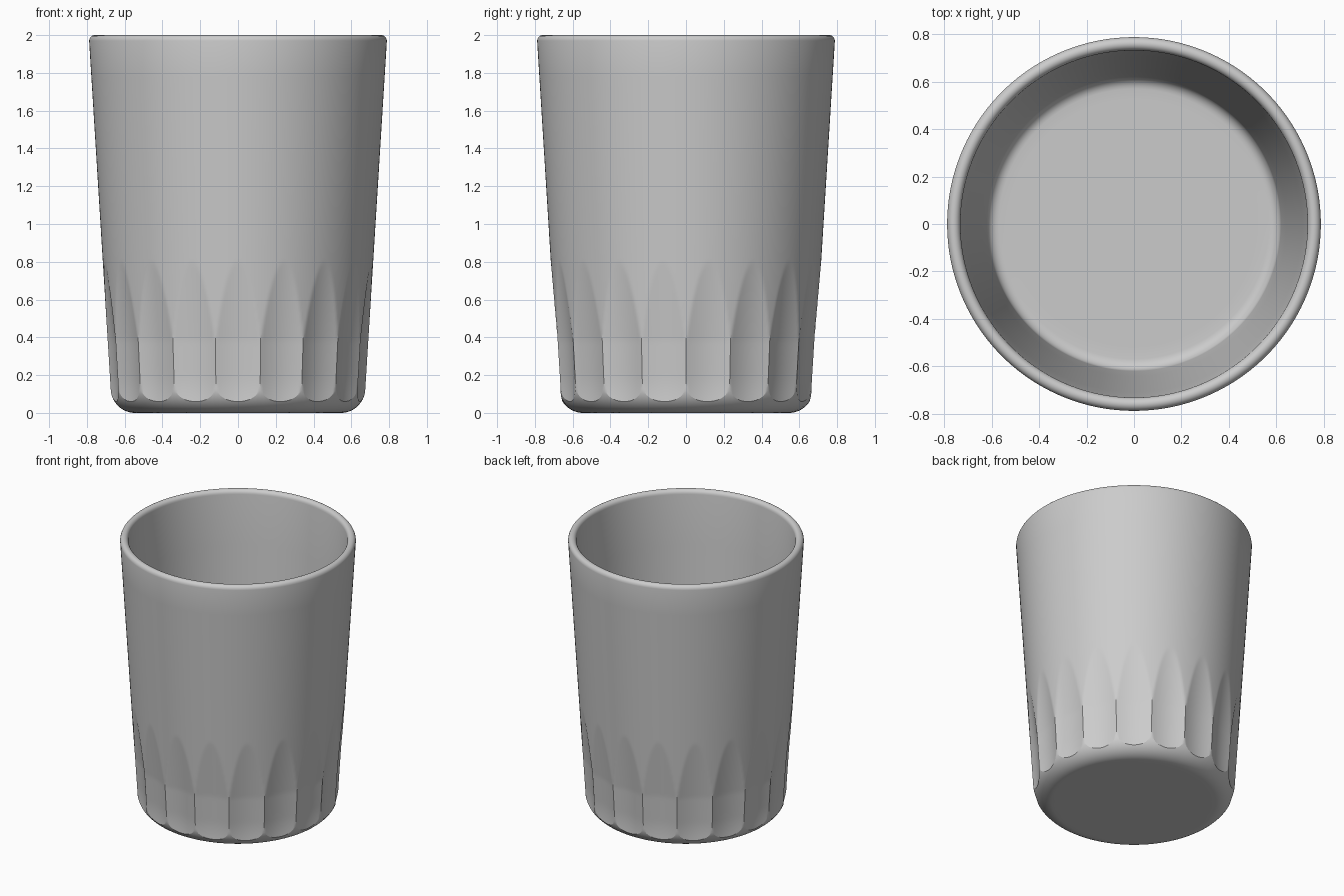
import bpy, bmesh, math

cube = bpy.data.objects.get("Cube")
if cube:
    bpy.data.objects.remove(cube, do_unlink=True)

FLUTES, PER_FLUTE = 18, 24
COLUMNS = FLUTES * PER_FLUTE
HALF = math.pi / FLUTES            # half angle of one flute
CORNER = 0.12                      # rounding of the foot
FLUTE_TOP = 0.80
DEPTH = 0.026
CURVE = DEPTH / (0.675 * HALF) ** 2


def cone(z):
    return 0.666 + 0.062 * z


def foot_inset(z):
    """How far the rounded foot pulls in from the cone."""
    if z >= CORNER:
        return 0.0
    return CORNER - math.sqrt(CORNER ** 2 - (CORNER - z) ** 2)


def flute_depth(u, z):
    """Depth of the scooped flute at distance u from its centre line."""
    d = DEPTH * min(1.0, (FLUTE_TOP - z) / 0.42)
    if z < 0.2:
        d -= 0.010 * ((0.2 - z) / 0.14) ** 2
    return max(0.0, d - CURVE * u * u)


def flute_foot(u):
    """Height at which a flute runs out into the rounded foot."""
    low, high = 0.0, CORNER
    for _ in range(30):
        mid = (low + high) / 2
        if foot_inset(mid) > flute_depth(u, mid):
            low = mid
        else:
            high = mid
    return high


def column_profile(u):
    """Radius and height pairs from the base, over the rim, to the floor."""
    points = [(0.5, 0.0)]
    start = flute_foot(u)
    # rounded foot
    for i in range(12):
        z = start * (1 - math.cos(math.pi / 2 * i / 12))
        points.append((cone(z) - foot_inset(z), z))
    # fluted band
    for i in range(41):
        z = start + (0.82 - start) * i / 40
        points.append((cone(z) - flute_depth(u, z), z))
    # plain wall
    for i in range(1, 7):
        z = 0.82 + 1.15 * i / 6
        points.append((cone(z), z))
    # rounded rim
    for i in range(1, 11):
        a = math.pi * i / 10
        points.append((0.760 + 0.028 * math.cos(a), 1.97 + 0.03 * math.sin(a)))
    # inner wall
    for i in range(1, 6):
        z = 1.97 - 1.81 * i / 5
        points.append((0.732 - 0.062 * (1.97 - z), z))
    # inner corner and floor
    r = points[-1][0]
    for i in range(1, 7):
        a = math.pi / 2 * i / 6
        points.append((r - 0.05 * (1 - math.cos(a)), 0.16 - 0.05 * math.sin(a)))
    points.append((0.52, 0.11))
    return points


bm = bmesh.new()
columns = []
for c in range(COLUMNS):
    local = (c % PER_FLUTE) / PER_FLUTE * 2 - 1      # -1 and 1 are the ridges
    angle = 2 * math.pi * c / COLUMNS
    columns.append([bm.verts.new((r * math.cos(angle), r * math.sin(angle), z))
                    for r, z in column_profile(0.675 * HALF * local)])

base_centre = bm.verts.new((0, 0, 0))
floor_centre = bm.verts.new((0, 0, 0.11))
for c in range(COLUMNS):
    a, b = columns[c], columns[(c + 1) % COLUMNS]
    for i in range(len(a) - 1):
        bm.faces.new((a[i], b[i], b[i + 1], a[i + 1]))
    bm.faces.new((base_centre, b[0], a[0]))
    bm.faces.new((floor_centre, a[-1], b[-1]))
bmesh.ops.recalc_face_normals(bm, faces=bm.faces)

mesh = bpy.data.meshes.new("tumbler")
bm.to_mesh(mesh)
bm.free()
tumbler = bpy.data.objects.new("tumbler", mesh)
bpy.context.collection.objects.link(tumbler)

# plain grey material
grey = bpy.data.materials.new("light grey")
grey.use_nodes = True
colour = (0.6, 0.6, 0.6, 1)
grey.diffuse_color = colour
grey.node_tree.nodes["Principled BSDF"].inputs["Base Color"].default_value = colour
mesh.materials.append(grey)

bpy.ops.object.select_all(action="DESELECT")
tumbler.select_set(True)
bpy.context.view_layer.objects.active = tumbler
bpy.ops.object.shade_smooth_by_angle(angle=math.radians(24))
